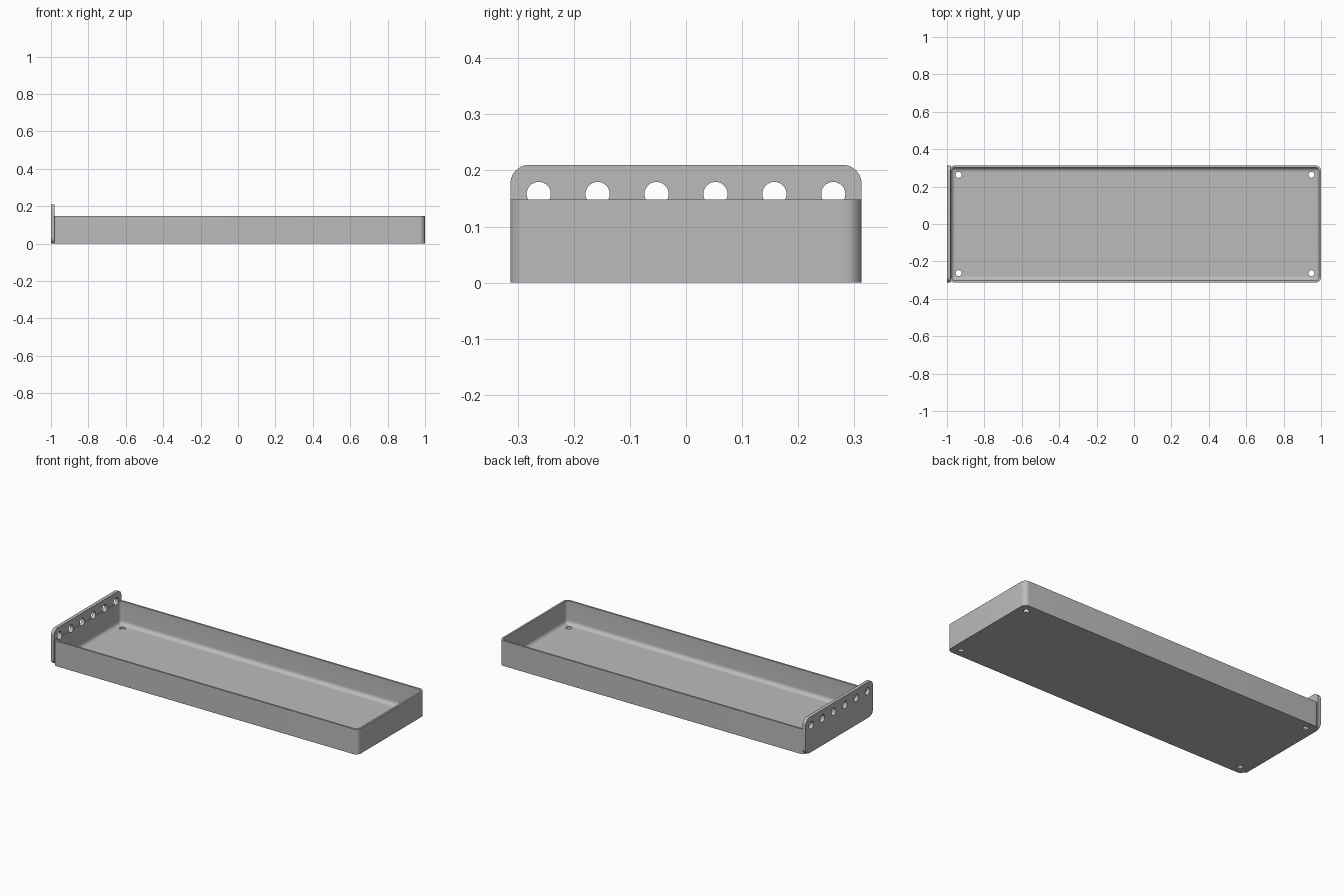
import bpy, bmesh
from math import sin, cos, pi
from mathutils import Matrix, Vector

cube = bpy.data.objects.get("Cube")
if cube:
    bpy.data.objects.remove(cube, do_unlink=True)

grey = bpy.data.materials.new("plain grey")
grey.use_nodes = True
grey.diffuse_color = (0.5, 0.5, 0.5, 1)
grey.node_tree.nodes["Principled BSDF"].inputs["Base Color"].default_value = (0.5, 0.5, 0.5, 1)

TRAY_LEFT, TRAY_RIGHT, HALF_Y = -0.989, 1.0, 0.313
RIM, WALL, FLOOR, FILLET, CORNER = 0.148, 0.011, 0.011, 0.024, 0.03
PLATE_TOP, PLATE_THICK, PLATE_CORNER = 0.21, 0.02, 0.034


def rounded_rect(half_u, half_v, radius, steps=10):
    """Counter-clockwise outline of a rounded rectangle around the origin."""
    points = []
    for quarter, (su, sv) in enumerate([(1, 1), (-1, 1), (-1, -1), (1, -1)]):
        for i in range(steps + 1):
            a = (quarter + i / steps) * pi / 2
            points.append((su * (half_u - radius) + radius * cos(a),
                           sv * (half_v - radius) + radius * sin(a)))
    return points


def loft(name, rings):
    """Skin a stack of matching rings and cap both ends."""
    bm = bmesh.new()
    loops = [[bm.verts.new(p) for p in ring] for ring in rings]
    for a, b in zip(loops, loops[1:]):
        for i in range(len(a)):
            j = (i + 1) % len(a)
            bm.faces.new((a[i], a[j], b[j], b[i]))
    bm.faces.new(loops[0][::-1])
    bm.faces.new(loops[-1])
    bmesh.ops.recalc_face_normals(bm, faces=bm.faces)
    return finish(name, bm)


def finish(name, bm):
    mesh = bpy.data.meshes.new(name)
    bm.to_mesh(mesh)
    bm.free()
    mesh.materials.append(grey)
    obj = bpy.data.objects.new(name, mesh)
    bpy.context.collection.objects.link(obj)
    return obj


def drill(obj, holes, axis):
    """Cut round holes, given as (centre, radius), along an axis."""
    bm = bmesh.new()
    turn = Vector((0, 0, 1)).rotation_difference(Vector(axis)).to_matrix().to_4x4()
    for centre, radius in holes:
        bmesh.ops.create_cone(bm, cap_ends=True, segments=32, radius1=radius, radius2=radius,
                              depth=0.1, matrix=Matrix.Translation(centre) @ turn)
    cutter = finish("hole_cutter", bm)
    cutter.hide_render = True
    cut = obj.modifiers.new("holes", 'BOOLEAN')
    cut.operation, cut.solver, cut.object = 'DIFFERENCE', 'EXACT', cutter
    bpy.context.view_layer.objects.active = obj
    bpy.ops.object.modifier_apply(modifier=cut.name)
    bpy.data.objects.remove(cutter, do_unlink=True)


# Open tray: outer wall, rim, inner wall, then a fillet down to the floor
mid_x, half_x = (TRAY_LEFT + TRAY_RIGHT) / 2, (TRAY_RIGHT - TRAY_LEFT) / 2
profile = [(0, 0), (0, RIM), (WALL, RIM)]
for i in range(9):
    a = i / 8 * pi / 2
    profile.append((WALL + FILLET * (1 - cos(a)), FLOOR + FILLET * (1 - sin(a))))
tray = loft("tray", [
    [(mid_x + u, v, z) for u, v in
     rounded_rect(half_x - inset, HALF_Y - inset, max(CORNER - inset, 0.003))]
    for inset, z in profile])

# Upright end plate with rounded corners
outline = rounded_rect(HALF_Y, PLATE_TOP / 2, PLATE_CORNER)
plate = loft("end_plate", [[(x, u, v + PLATE_TOP / 2) for u, v in outline]
                           for x in (-1, -1 + PLATE_THICK)])

# Row of hanging holes through the plate and the wall behind it
row = [((-0.99, (i - 2.5) * 0.105, 0.158), 0.0215) for i in range(6)]
drill(plate, row, (1, 0, 0))
drill(tray, row, (1, 0, 0))

# Four screw holes in the tray floor
drill(tray, [((mid_x + sx * 0.943, sy * 0.263, 0), 0.016)
             for sx in (-1, 1) for sy in (-1, 1)], (0, 0, 1))

# Smooth the curves and keep the edges crisp
for obj in (tray, plate):
    bpy.ops.object.select_all(action='DESELECT')
    obj.select_set(True)
    bpy.context.view_layer.objects.active = obj
    bpy.ops.object.shade_smooth_by_angle(angle=pi / 6)
